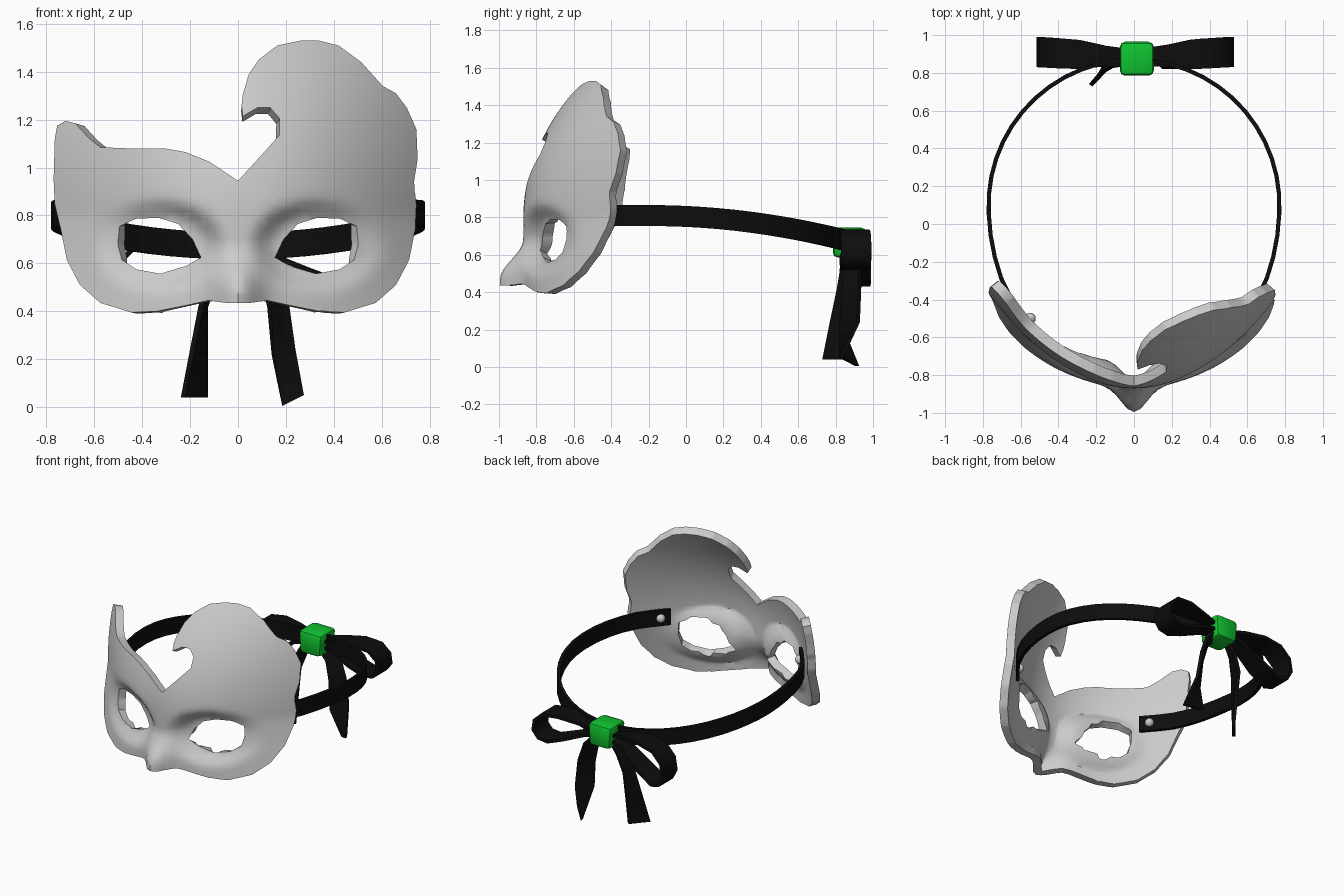
import bpy, bmesh, math
from mathutils import Vector

if "Cube" in bpy.data.objects:
    bpy.data.objects.remove(bpy.data.objects["Cube"], do_unlink=True)


def material(name, rgb):
    m = bpy.data.materials.new(name)
    m.use_nodes = True
    m.diffuse_color = (*rgb, 1)
    m.node_tree.nodes["Principled BSDF"].inputs["Base Color"].default_value = (*rgb, 1)
    return m


GREY = material("light grey", (0.6, 0.6, 0.6))
BLACK = material("black ribbon", (0.004, 0.004, 0.004))
GREEN = material("bright green", (0.005, 0.55, 0.03))


def finish(name, bm, mat, thickness=0, offset=0, angle=35):
    """Turn a bmesh into an object, thicken it and shade it."""
    mesh = bpy.data.meshes.new(name)
    bm.to_mesh(mesh)
    bm.free()
    ob = bpy.data.objects.new(name, mesh)
    bpy.context.collection.objects.link(ob)
    mesh.materials.append(mat)
    bpy.ops.object.select_all(action='DESELECT')
    ob.select_set(True)
    bpy.context.view_layer.objects.active = ob
    if thickness:
        mod = ob.modifiers.new("thickness", 'SOLIDIFY')
        mod.thickness, mod.offset = thickness, offset
        bpy.ops.object.modifier_apply(modifier=mod.name)
    bpy.ops.object.shade_smooth_by_angle(angle=math.radians(angle))
    return ob


def ribbon(name, pairs):
    """Strip of cloth through pairs of edge points."""
    bm = bmesh.new()
    rows = [[bm.verts.new(p) for p in pair] for pair in pairs]
    for (a, b), (c, d) in zip(rows, rows[1:]):
        bm.faces.new((a, b, d, c))
    return finish(name, bm, BLACK, 0.022, 0, 50)


def ramp(v, lo, hi):
    t = min(1, max(0, (v - lo) / (hi - lo)))
    return t * t * (3 - 2 * t)


def mask_depth(x, z):
    """Front surface of the mask: bowed face, leaning crest, nose and eye sockets."""
    ax = abs(x)
    y = -0.87 + x * x * (0.84 - 0.55 * max(0, 0.8 - z))
    y += 0.58 * max(0, z - 0.8) ** 2 * (1 - 0.5 * x * x)
    y -= 0.125 * (1 - ramp(z, 0.47, 0.68)) * math.exp(-(x / 0.065) ** 2 / 2)
    e = math.hypot((ax - 0.335) / 0.17, (z - 0.675) / 0.115)
    return y + (0.1 - 0.13 * ax) * (1 - ramp(e, 1, 1.75))


# Mask outline: shared lower edge, tall hooked crest on the left, small point on the right
lower = [(.745, .845), (.74, .74), (.715, .615), (.66, .51), (.575, .435),
         (.445, .395), (.34, .4), (.215, .425), (.125, .445), (.05, .435)]
crest = [(0, .945), (.11, 1.065), (.172, 1.135), (.174, 1.205), (.135, 1.25), (.08, 1.25),
         (.02, 1.215), (.015, 1.26), (.02, 1.305), (.045, 1.39), (.09, 1.455), (.165, 1.51),
         (.26, 1.53), (.34, 1.53), (.42, 1.51), (.515, 1.44), (.605, 1.34), (.66, 1.31),
         (.705, 1.25), (.745, 1.16), (.75, 1.035), (.735, .94)]
point = [(-.765, .845), (-.77, .95), (-.765, 1.12), (-.755, 1.175), (-.72, 1.195),
         (-.68, 1.185), (-.625, 1.125), (-.575, 1.085), (-.45, 1.08), (-.305, 1.08),
         (-.22, 1.065), (-.12, 1.025)]
eye = [(.155, .625), (.19, .7), (.25, .765), (.33, .79), (.425, .787), (.495, .755),
       (.502, .68), (.485, .615), (.425, .575), (.325, .557), (.215, .59)]
outline = crest + lower + [(-x, z) for x, z in reversed(lower[1:])] + point

bm = bmesh.new()
for loop in (outline, eye, [(-x, z) for x, z in eye]):
    vs = [bm.verts.new((x, 0, z)) for x, z in loop]
    for a, b in zip(vs, vs[1:] + vs[:1]):
        bm.edges.new((a, b))
bmesh.ops.triangle_fill(bm, use_beauty=True, edges=bm.edges[:], normal=(0, -1, 0))

# Cut the flat mask into an even grid, then drop the leftover diagonals
step = 0.032
for axis, start, count in ((Vector((1, 0, 0)), -0.8, 50), (Vector((0, 0, 1)), 0.37, 38)):
    for i in range(count):
        bmesh.ops.bisect_plane(bm, geom=bm.verts[:] + bm.edges[:] + bm.faces[:],
                               plane_co=axis * (start + i * step), plane_no=axis)


def diagonal(e):
    d = e.verts[0].co - e.verts[1].co
    return not e.is_boundary and min(abs(d.x), abs(d.z)) > 1e-4


bmesh.ops.dissolve_edges(bm, edges=[e for e in bm.edges if diagonal(e)], use_verts=False)
bmesh.ops.dissolve_verts(bm, verts=[v for v in bm.verts
                                    if len(v.link_edges) == 2 and not v.is_boundary])
bmesh.ops.remove_doubles(bm, verts=bm.verts[:], dist=0.003)
for v in bm.verts:
    v.co.y = mask_depth(v.co.x, v.co.z)
for f in bm.faces:
    f.normal_update()
if sum(f.normal.y * f.calc_area() for f in bm.faces) > 0:
    bmesh.ops.reverse_faces(bm, faces=bm.faces[:])
finish("mask", bm, GREY, 0.055, -1, 40)

# Head strap, from inside one temple round the back to the other
half = [(.515, -.56), (.6, -.46), (.655, -.385)]
for i in range(17):
    t = math.radians(-24 + 114 * i / 16)
    half.append((.77 * math.cos(t), .1 + (.77 if t > 0 else .95) * math.sin(t)))
path = half + [(-x, y) for x, y in reversed(half[:-1])]


def strap_pair(x, y):
    z = 0.81 - 0.12 * max(0, y + 0.2) ** 2
    return (x, y, z - 0.056), (x, y, z + 0.056)


ribbon("head_strap", [strap_pair(x, y) for x, y in path])

# Rivets holding the strap ends
for side, label in ((1, "left"), (-1, "right")):
    bm = bmesh.new()
    bmesh.ops.create_uvsphere(bm, u_segments=16, v_segments=8, radius=0.03)
    bmesh.ops.translate(bm, verts=bm.verts[:], vec=(side * .55, -.5, .81))
    finish(label + "_rivet", bm, GREY)

# Bow loops, open front to back
loops = {
    "left_bow_loop": [(.02, .67), (.18, .705), (.33, .725), (.45, .715), (.51, .66), (.52, .59),
                      (.48, .54), (.41, .53), (.3, .57), (.15, .63), (.02, .66)],
    "right_bow_loop": [(-.02, .67), (-.16, .7), (-.3, .705), (-.42, .68), (-.49, .61),
                       (-.505, .52), (-.47, .455), (-.41, .44), (-.29, .51), (-.14, .62),
                       (-.02, .65)]}
for name, pts in loops.items():
    pairs = []
    for x, z in pts:
        w = 0.045 + 0.035 * ramp(abs(x), 0.05, 0.35)
        mid = 0.88 + 0.06 * abs(x)
        pairs.append(((x, mid - w, z), (x, mid + w, z)))
    ribbon(name, pairs)

# Hanging ribbon tails
ribbon("left_tail", [((.02, .85, .64), (.07, .91, .66)), ((.1, .85, .54), (.16, .93, .56)),
                     ((.13, .84, .42), (.205, .93, .43)), ((.145, .83, .22), (.235, .92, .24)),
                     ((.185, .915, 0.005), (.275, .83, .05))])
ribbon("right_tail", [((-.06, .84, .65), (-.01, .9, .64)), ((-.12, .83, .54), (-.09, .91, .54)),
                      ((-.155, .81, .42), (-.135, .9, .42)), ((-.195, .77, .22), (-.135, .87, .22)),
                      ((-.23, .735, .04), (-.135, .845, .04))])

# Knot: a softened, slightly tapered block
bm = bmesh.new()
bmesh.ops.create_cube(bm, size=1)
bmesh.ops.bevel(bm, geom=bm.edges[:], offset=0.16, segments=2, profile=0.5, affect='EDGES')
for v in bm.verts:
    s = 1 + 0.15 * v.co.z
    v.co = (.015 + .172 * s * v.co.x, .875 + .18 * v.co.y, .665 + .16 * v.co.z)
finish("bow_knot", bm, GREEN)
